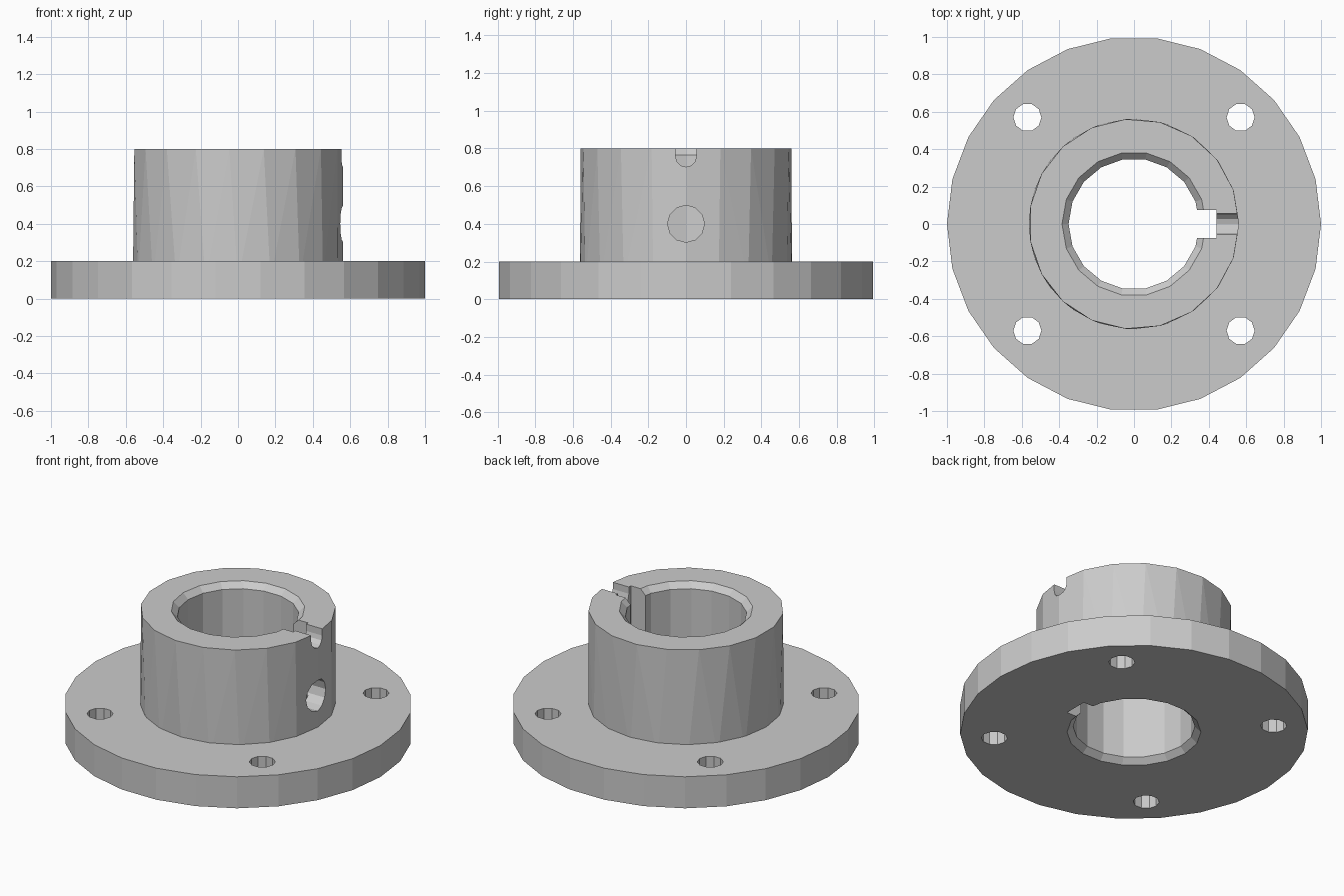
import bpy, bmesh
from math import sin, cos, pi
from mathutils import Matrix, Vector

if "Cube" in bpy.data.objects:
    bpy.data.objects.remove(bpy.data.objects["Cube"])


def make(name, bm):
    bmesh.ops.recalc_face_normals(bm, faces=bm.faces)
    me = bpy.data.meshes.new(name)
    bm.to_mesh(me)
    bm.free()
    ob = bpy.data.objects.new(name, me)
    bpy.context.collection.objects.link(ob)
    return ob


def circle(n, r, z, start=0.0):
    return [Vector((r * cos(start + 2 * pi * i / n), r * sin(start + 2 * pi * i / n), z)) for i in range(n)]


def loft(name, rings, matrix=Matrix()):
    """Closed solid through rings of equal vertex count."""
    bm = bmesh.new()
    loops = [[bm.verts.new(matrix @ p) for p in ring] for ring in rings]
    n = len(loops[0])
    for a, b in zip(loops, loops[1:]):
        for i in range(n):
            j = (i + 1) % n
            bm.faces.new((a[i], a[j], b[j], b[i]))
    bm.faces.new(loops[0][::-1])
    bm.faces.new(loops[-1])
    return make(name, bm)


def lathe(name, n, profile, matrix=Matrix()):
    return loft(name, [circle(n, r, z) for r, z in profile], matrix)


def boolean(target, tool, operation='DIFFERENCE'):
    mod = target.modifiers.new(tool.name, 'BOOLEAN')
    mod.operation = operation
    mod.solver = 'EXACT'
    mod.object = tool
    tool.hide_render = True
    bpy.context.view_layer.objects.active = target
    bpy.ops.object.modifier_apply(modifier=mod.name)
    bpy.data.objects.remove(tool)


# Round base plate
flange = lathe("flanged_hub", 26, [(1, 0), (1, 0.2)])

# Hub, with differing facet counts at foot and rim
bm = bmesh.new()
for p in circle(20, 0.562, 0.1) + circle(19, 0.562, 0.8):
    bm.verts.new(p)
bmesh.ops.convex_hull(bm, input=bm.verts)
boolean(flange, make("hub", bm), 'UNION')

# Bore, chamfered at both ends
boolean(flange, lathe("bore", 18, [(0.42, -0.035), (0.35, 0.035), (0.35, 0.765), (0.42, 0.835)]))

# Keyway along the bore
key = [(0.2, -0.075), (0.44, -0.075), (0.44, 0.075), (0.2, 0.075)]
boolean(flange, loft("keyway", [[Vector((x, y, z)) for x, y in key] for z in (-0.1, 0.9)]))

# Set screw hole on the right side
along_x = Matrix.Translation((0, 0, 0.4)) @ Matrix.Rotation(pi / 2, 4, 'Y')
boolean(flange, lathe("screw_hole", 12, [(0.098, 0.2), (0.098, 0.8)], along_x))

# Round-bottomed notch in the rim
arc = [(0.055 * cos(pi + pi * i / 6), 0.757 + 0.055 * sin(pi + pi * i / 6)) for i in range(7)]
notch = arc + [(0.055, 0.9), (-0.055, 0.9)]
boolean(flange, loft("rim_notch", [[Vector((x, y, z)) for y, z in notch] for x in (0.3, 0.7)]))

# Four bolt holes
for sx in (-1, 1):
    for sy in (-1, 1):
        place = Matrix.Translation((sx * 0.57, sy * 0.57, 0))
        boolean(flange, lathe("bolt_hole", 10, [(0.075, -0.1), (0.075, 0.3)], place))
